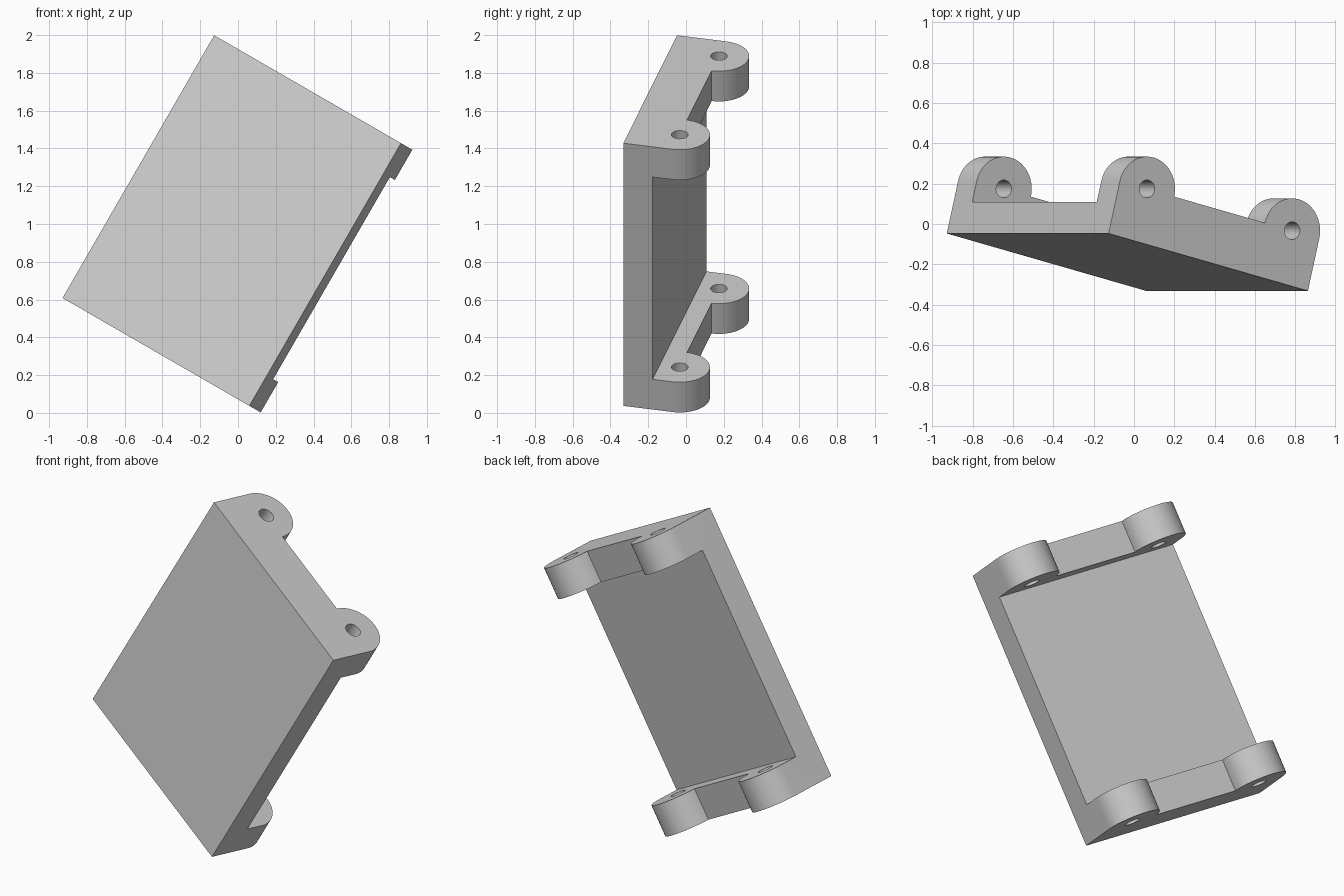
import bpy, bmesh
from math import sin, cos, pi, radians
from mathutils import Matrix, Vector

if "Cube" in bpy.data.objects:
    bpy.data.objects.remove(bpy.data.objects["Cube"])

# Local frame: x across the plate, y out of its back, z along its length
WIDTH, LENGTH, PLATE, FLANGE = 1.177, 1.606, 0.16, 0.185
EAR_R, EAR_Y, HOLE_R = 0.16, 0.268, 0.044
CENTRES = (WIDTH - EAR_R, EAR_R)

across = Vector((cos(radians(30)) * cos(radians(14)), -sin(radians(14)), -0.5 * cos(radians(14))))
along = Vector((0.5, 0, cos(radians(30))))
back = along.cross(across)
tilt = Matrix((across, back, along)).transposed().to_4x4()
place = Matrix.Translation((-0.126, -0.047, 1.999)) @ tilt


def arc(cx, r, end, steps):
    return [(cx + r * cos(end * i / steps), EAR_Y + r * sin(end * i / steps)) for i in range(steps + 1)]


def add_loop(bm, pts, z):
    vs = [bm.verts.new((x, y, z)) for x, y in pts]
    return [bm.edges.new((vs[i - 1], vs[i])) for i in range(len(vs))]


def make_object(name, bm):
    bmesh.ops.recalc_face_normals(bm, faces=bm.faces[:])
    mesh = bpy.data.meshes.new(name)
    bm.to_mesh(mesh)
    bm.free()
    ob = bpy.data.objects.new(name, mesh)
    bpy.context.collection.objects.link(ob)
    ob.matrix_world = place
    return ob


# Bracket body: end profile with two drilled ears, extruded along the length
bm = bmesh.new()
outline = [(0, 0), (WIDTH, 0)]
for cx in CENTRES:
    outline += arc(cx, EAR_R, pi, 32)
edges = add_loop(bm, outline, -LENGTH)
for cx in CENTRES:
    edges += add_loop(bm, arc(cx, HOLE_R, 2 * pi, 32)[:-1], -LENGTH)
bmesh.ops.triangle_fill(bm, use_beauty=True, use_dissolve=False, edges=edges, normal=(0, 0, 1))
res = bmesh.ops.extrude_face_region(bm, geom=bm.faces[:], use_keep_orig=True)
bmesh.ops.translate(bm, vec=(0, 0, LENGTH),
                    verts=[g for g in res["geom"] if isinstance(g, bmesh.types.BMVert)])
bracket = make_object("mounting_bracket", bm)

# Cutter: clears the space between the two end flanges
bm = bmesh.new()
size = (2, 1, LENGTH - 2 * FLANGE)
bmesh.ops.create_cube(bm, size=1, matrix=Matrix.Translation((WIDTH / 2, PLATE + 0.5, -LENGTH / 2))
                      @ Matrix.Diagonal((*size, 1)))
cutter = make_object("middle_cutter", bm)
cutter.hide_render = True

cut = bracket.modifiers.new("clear_middle", 'BOOLEAN')
cut.operation, cut.solver, cut.object = 'DIFFERENCE', 'EXACT', cutter
bpy.context.view_layer.objects.active = bracket
bracket.select_set(True)
cutter.select_set(False)
bpy.ops.object.modifier_apply(modifier=cut.name)
bpy.data.objects.remove(cutter)

# Smooth ears and holes, crisp corners
bpy.ops.object.shade_smooth_by_angle(angle=radians(30))
